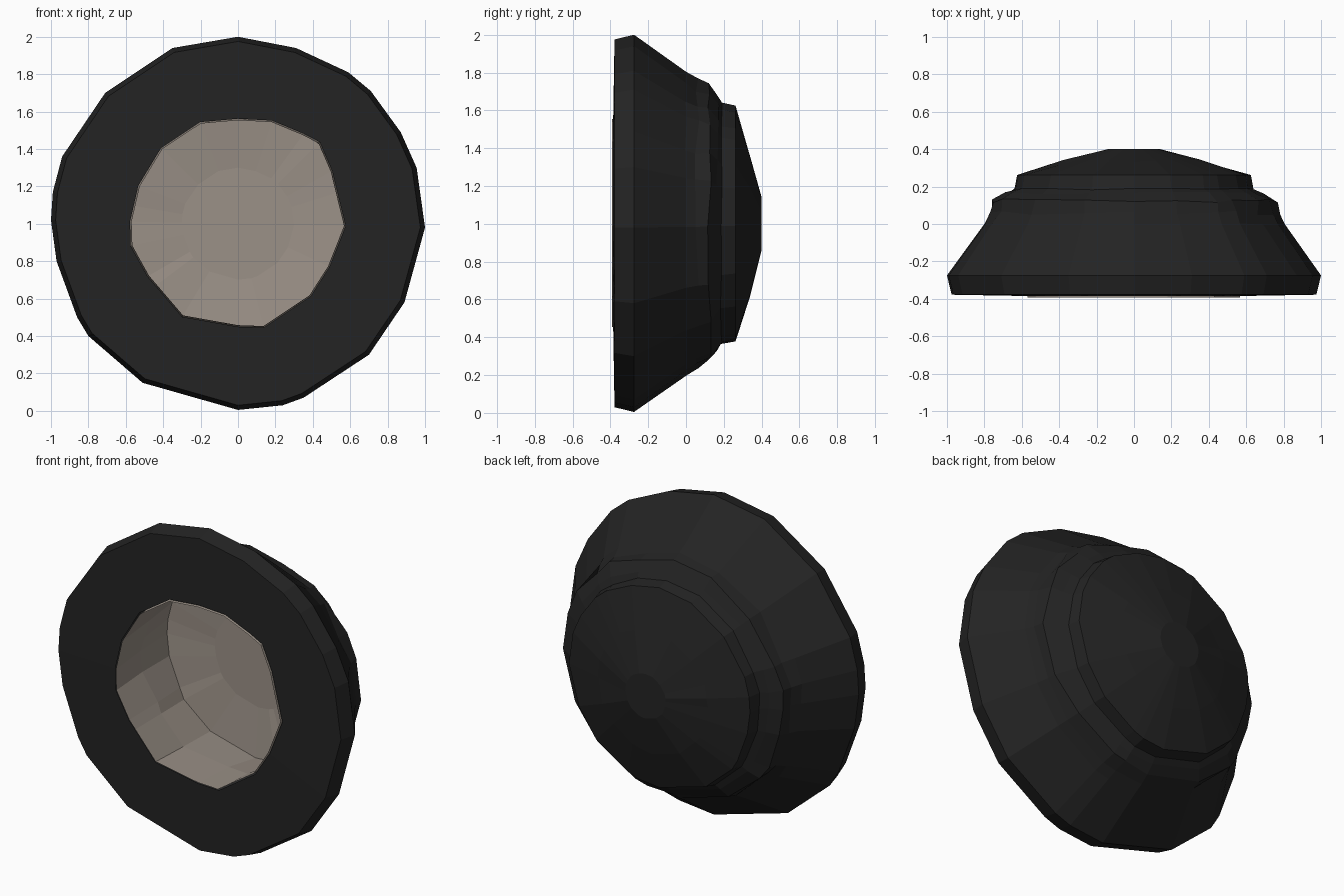
import bpy, bmesh, math, random
from mathutils import Vector

if "Cube" in bpy.data.objects:
    bpy.data.objects.remove(bpy.data.objects["Cube"])

random.seed(4)

# Outlines seen from the front: x, z about the centre
RIM = [(0, 1), (.31, .94), (.59, .81), (.71, .71), (.87, .49), (.955, .3), (1, -.02), (.89, -.42),
       (.70, -.70), (.35, -.93), (.24, -.97), (0, -.995), (-.51, -.85), (-.8, -.6), (-.86, -.5),
       (-.97, -.2), (-1, .02), (-.99, .17), (-.94, .36), (-.71, .7), (-.35, .94)]
MOUTH = [(-.15, .57), (.22, .55), (.47, .42), (.58, -.03), (.43, -.36), (.13, -.56),
         (-.27, -.53), (-.57, -.18), (-.58, .0), (-.52, .26), (-.37, .46)]


def radius_at(poly, ang):
    """Distance from the centre to a polygon along an angle."""
    d = Vector((math.cos(ang), math.sin(ang)))
    for i, p in enumerate(poly):
        a, b = Vector(p), Vector(poly[(i + 1) % len(poly)])
        e = b - a
        den = d.x * e.y - d.y * e.x
        if abs(den) < 1e-9:
            continue
        t = (a.x * e.y - a.y * e.x) / den
        s = (a.x * d.y - a.y * d.x) / den
        if t > 0 and -1e-6 <= s <= 1 + 1e-6:
            return t
    return .57


ANGLES = [math.atan2(z, x) for x, z in RIM]


def ring(y, scale, poly=RIM, wobble=0.0, widen=0.0):
    """One closed loop of points at depth y."""
    pts = []
    for a in ANGLES:
        r = radius_at(poly, a) * scale * (1 + widen * math.cos(a) ** 2)
        r *= 1 + random.uniform(-wobble, wobble)
        pts.append((r * math.cos(a), y + random.uniform(-wobble, wobble) * .6, 1 + r * math.sin(a)))
    return pts


def material(name, rgb):
    m = bpy.data.materials.new(name)
    m.diffuse_color = (*rgb, 1)
    m.use_nodes = True
    m.node_tree.nodes["Principled BSDF"].inputs["Base Color"].default_value = m.diffuse_color
    return m


def loft(name, rings, mat):
    """Skin successive rings and cap the last one."""
    bm = bmesh.new()
    loops = [[bm.verts.new(p) for p in r] for r in rings]
    n = len(ANGLES)
    for a, b in zip(loops, loops[1:]):
        for i in range(n):
            j = (i + 1) % n
            bm.faces.new((a[i], a[j], b[j], b[i]))
    bm.faces.new(loops[-1])
    me = bpy.data.meshes.new(name)
    bm.normal_update()
    bm.to_mesh(me)
    bm.free()
    me.materials.append(mat)
    ob = bpy.data.objects.new(name, me)
    bpy.context.collection.objects.link(ob)
    return ob


black = material("black cloth", (.017, .017, .017))
beige = material("beige lining", (.33, .285, .245))

# Outer hat: flat brim face, sloping brim, creased band, crown
loft("hat_outer", [
    ring(-.385, 1, MOUTH),
    ring(-.378, .975),
    ring(-.275, 1),
    ring(0, .80, wobble=.008),
    ring(.06, .755, wobble=.02, widen=.02),
    ring(.125, .735, wobble=.02, widen=.035),
    ring(.165, .675, wobble=.012, widen=.02),
    ring(.185, .64, wobble=.01),
    ring(.262, .625),
    ring(.335, .38, wobble=.015),
    ring(.40, .14),
], black)

# Inner lining: wall of the opening and the crown floor
lining = loft("hat_lining", [
    ring(-.392, .985, MOUTH),
    ring(-.1, 1.02, MOUTH, wobble=.015),
    ring(.17, .61, wobble=.01),
    ring(.20, .3),
], beige)
lining.data.flip_normals()

# Outer rings run clockwise from the front, so make the outside face outward
for ob in (bpy.data.objects["hat_outer"], lining):
    bm = bmesh.new()
    bm.from_mesh(ob.data)
    crown = max(bm.faces, key=lambda f: f.calc_center_median().y)
    want = 1 if ob.name == "hat_outer" else -1
    if crown.normal.y * want < 0:
        bmesh.ops.reverse_faces(bm, faces=bm.faces[:])
    bm.to_mesh(ob.data)
    bm.free()
